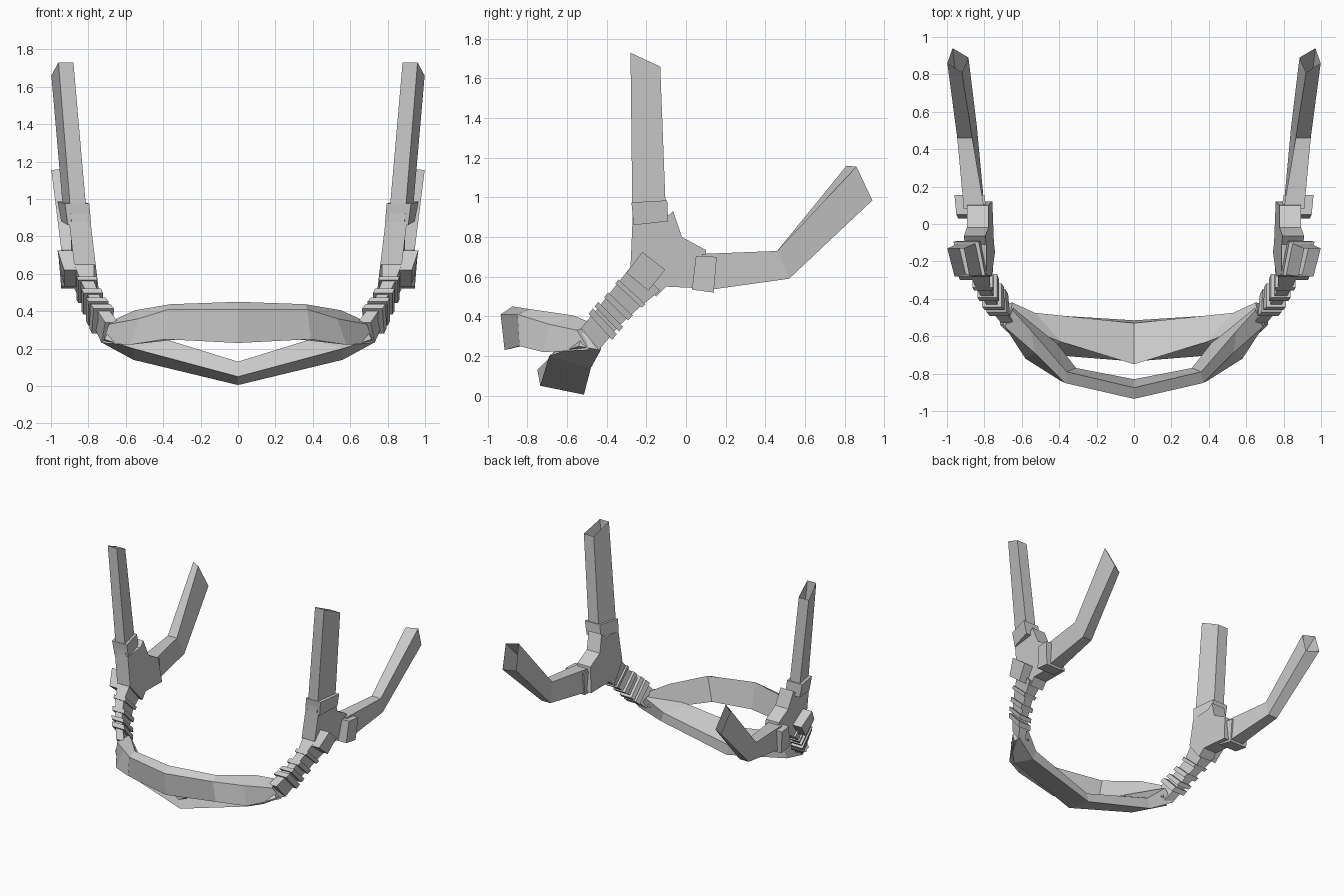
import bpy, bmesh
from mathutils import Vector

if "Cube" in bpy.data.objects:
    bpy.data.objects.remove(bpy.data.objects["Cube"])


def finish(name, bm):
    bmesh.ops.recalc_face_normals(bm, faces=bm.faces)
    me = bpy.data.meshes.new(name)
    bm.to_mesh(me)
    bm.free()
    ob = bpy.data.objects.new(name, me)
    bpy.context.collection.objects.link(ob)
    m = ob.modifiers.new("mirror", 'MIRROR')
    m.use_clip = True
    return ob


def loft(name, rings, cap_start=True, cap_end=True):
    """Skin a chain of equal-sized rings of points."""
    bm = bmesh.new()
    vs = [[bm.verts.new(p) for p in r] for r in rings]
    n = len(rings[0])
    for a, b in zip(vs, vs[1:]):
        for i in range(n):
            j = (i + 1) % n
            bm.faces.new((a[i], a[j], b[j], b[i]))
    if cap_start:
        bm.faces.new(vs[0][::-1])
    if cap_end:
        bm.faces.new(vs[-1])
    return finish(name, bm)


def sec(upper, lower, xu, xl):
    """Strap section: upper/lower edge as (y, z), inner and outer x on each edge."""
    return [(xu[0], *upper), (xu[1], *upper), (xl[1], *lower), (xl[0], *lower)]


def grow(ring, k, dx):
    """Enlarge a strap section in width by k and in thickness by dx."""
    c = sum((Vector(p) for p in ring), Vector()) / 4
    out = []
    for i, p in enumerate(ring):
        d = Vector(p) - c
        s = 1 if i in (1, 2) else -1
        out.append(c + Vector((d.x + s * dx, d.y * k, d.z * k)))
    return out


def clip_on(name, a, b, t0, t1, k, dx):
    """Buckle: an enlarged sleeve around part of the strap between rings a and b."""
    def at(t):
        return [Vector(p).lerp(Vector(q), t) for p, q in zip(a, b)]
    loft(name, [grow(at(t0), k, dx), grow(at(t1), k, dx)])


# Chin cup: front band
loft("chin_front_band", [
    [(0, -.935, .41), (0, -.875, .45), (0, -.83, .25), (0, -.915, .23)],
    [(.37, -.85, .41), (.36, -.79, .437), (.31, -.77, .25), (.39, -.84, .25)],
    [(.53, -.69, .36), (.55, -.57, .405), (.41, -.64, .25), (.58, -.72, .22)],
    [(.69, -.55, .33), (.65, -.46, .36), (.64, -.43, .25), (.725, -.49, .23)],
], cap_start=False)

# Chin cup: lower band
loft("chin_lower_band", [
    [(0, -.735, .05), (0, -.75, .13), (0, -.53, .08), (0, -.515, .005)],
    [(.56, -.69, .20), (.39, -.63, .25), (.53, -.475, .215), (.56, -.48, .14)],
    [(.715, -.54, .25), (.67, -.52, .33), (.65, -.42, .32), (.725, -.43, .23)],
], cap_start=False)

# Strap from chin cup up to the junction
f0 = sec((-.53, .34), (-.44, .23), (.64, .71), (.66, .73))
f1 = sec((-.43, .46), (-.33, .36), (.73, .79), (.73, .79))
f2 = sec((-.35, .56), (-.23, .45), (.77, .84), (.77, .84))
f3 = sec((-.27, .66), (-.13, .53), (.77, .88), (.77, .88))
loft("chin_strap", [f0, f1, f2, f3])
clip_on("lower_buckle", f0, f1, .5, .72, 1.25, .022)
clip_on("lower_buckle_bar", f0, f1, .82, 1.0, 1.25, .022)
clip_on("middle_buckle", f1, f2, .3, .55, 1.12, .02)
clip_on("upper_buckle", f2, f3, .0, .2, 1.1, .015)
loft("strap_pad", [
    sec((-.30, .62), (-.19, .53), (.80, .93), (.80, .93)),
    sec((-.22, .725), (-.105, .635), (.82, .965), (.82, .95)),
])

# Three-way junction plate, leaning outwards with height
outline = [(-.27, .88), (-.11, .89), (-.065, .93), (-.02, .80), (.10, .735),
           (.12, .54), (-.10, .55), (-.15, .50), (-.28, .65), (-.275, .76)]
inner = [(.755 + .12 * (z - .6) + .08 * max(y, 0), y, z) for y, z in outline]
outer = [(x + .115, y, z) for x, y, z in inner]
loft("strap_junction", [inner, outer])

# Upright strap and its buckle, open at the tip
loft("upright_strap", [
    [(.805, -.27, .87), (.89, -.27, .87), (.93, -.10, .88), (.84, -.10, .88)],
    [(.88, -.28, 1.73), (.96, -.28, 1.73), (.998, -.13, 1.66), (.91, -.13, 1.66)],
], cap_end=False)
loft("upright_buckle", [
    [(.785, -.265, .86), (.91, -.265, .86), (.945, -.09, .88), (.82, -.09, .88)],
    [(.795, -.275, .975), (.925, -.275, .975), (.965, -.095, .985), (.83, -.095, .985)],
])

# Rear strap and its buckle, open at the tip
r0 = sec((.08, .715), (.09, .53), (.80, .91), (.80, .91))
r1 = sec((.46, .73), (.52, .59), (.865, .945), (.84, .92))
r2 = [(.92, .81, 1.16), (.998, .86, 1.155), (.97, .94, .985), (.885, .89, .98)]
loft("rear_strap", [r0, r1, r2], cap_end=False)
loft("rear_buckle", [
    sec((.05, .705), (.03, .535), (.785, .95), (.785, .94)),
    sec((.155, .70), (.14, .52), (.80, .96), (.80, .945)),
])
